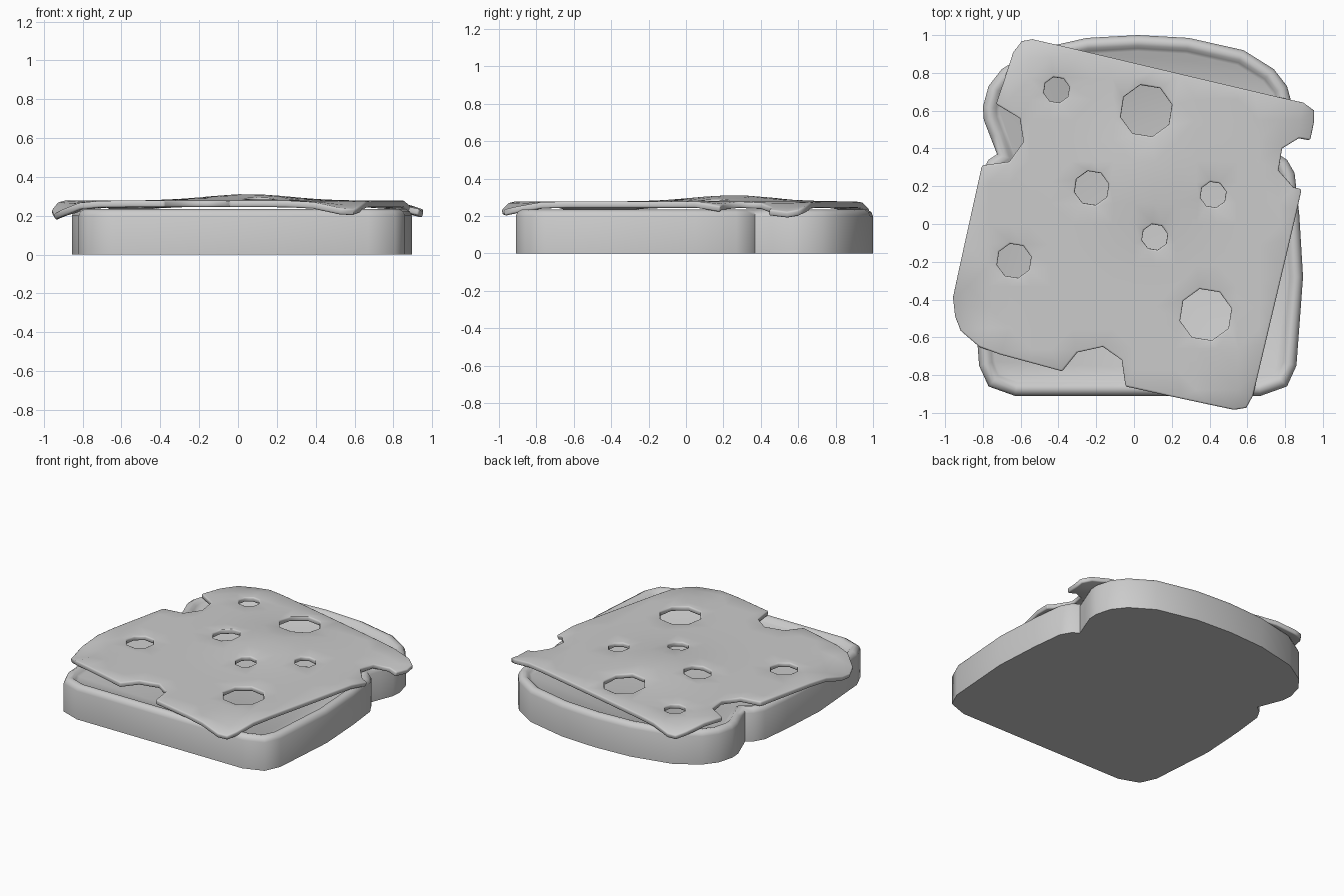
import bpy, bmesh, math
from mathutils import Vector
from mathutils.geometry import delaunay_2d_cdt, intersect_point_line

if "Cube" in bpy.data.objects:
    bpy.data.objects.remove(bpy.data.objects["Cube"])

grey = bpy.data.materials.new("plain_grey")
grey.use_nodes = True
grey.diffuse_color = (0.6, 0.6, 0.6, 1)
grey.node_tree.nodes["Principled BSDF"].inputs["Base Color"].default_value = (0.6, 0.6, 0.6, 1)


def finish(name, bm, angle, modifiers=()):
    """Turn a bmesh into a shaded object, applying the given modifiers."""
    bmesh.ops.recalc_face_normals(bm, faces=bm.faces)
    mesh = bpy.data.meshes.new(name)
    bm.to_mesh(mesh)
    bm.free()
    mesh.materials.append(grey)
    obj = bpy.data.objects.new(name, mesh)
    bpy.context.collection.objects.link(obj)
    bpy.ops.object.select_all(action='DESELECT')
    obj.select_set(True)
    bpy.context.view_layer.objects.active = obj
    for kind, settings in modifiers:
        mod = obj.modifiers.new(kind.title(), kind)
        for key, value in settings.items():
            setattr(mod, key, value)
        bpy.ops.object.modifier_apply(modifier=mod.name)
    bpy.ops.object.shade_smooth_by_angle(angle=math.radians(angle))
    return obj


def inset(points, amount):
    """Mitred inward offset of a clockwise outline."""
    result = []
    for i, p in enumerate(points):
        a = (p - points[i - 1]).normalized()
        b = (points[(i + 1) % len(points)] - p).normalized()
        na, nb = Vector((a.y, -a.x)), Vector((b.y, -b.x))
        result.append(p + (na + nb) * amount / (1 + na.dot(nb)))
    return result


# Bread slice: mirrored outline, raised rounded crust, sunken crumb
half = [(0.27, 0.985), (0.56, 0.92), (0.72, 0.82), (0.79, 0.73), (0.82, 0.62),
        (0.815, 0.55), (0.78, 0.46), (0.745, 0.37), (0.79, 0.34), (0.83, 0.27),
        (0.855, 0.05), (0.875, -0.28), (0.84, -0.75), (0.79, -0.86), (0.65, -0.91)]
outline = [Vector((0, 1))] + [Vector(p) for p in half]
outline += [Vector((-x, y)) for x, y in reversed(half)]
outline = [p + Vector((0.02, 0)) for p in outline]

bm = bmesh.new()
rings = []
for amount, z in [(0, 0), (0, 0.2), (0.01, 0.222), (0.032, 0.235),
                  (0.055, 0.23), (0.07, 0.215), (0.085, 0.205)]:
    rings.append([bm.verts.new((p.x, p.y, z)) for p in inset(outline, amount)])
for low, high in zip(rings, rings[1:]):
    for i in range(len(low)):
        bm.faces.new((low[i - 1], low[i], high[i], high[i - 1]))
bm.faces.new(rings[0])
bm.faces.new(rings[-1])
finish("bread_slice", bm, 50)

# Cheese slice: ragged outline with round holes, draped over the bread
edge = [(-0.54, 0.98), (-0.595, 0.97), (-0.64, 0.91), (-0.685, 0.77), (-0.73, 0.635),
        (-0.605, 0.56), (-0.585, 0.435), (-0.66, 0.33), (-0.805, 0.31), (-0.96, -0.39),
        (-0.95, -0.49), (-0.92, -0.565), (-0.82, -0.65), (-0.71, -0.69), (-0.38, -0.78),
        (-0.3, -0.68), (-0.165, -0.65), (-0.065, -0.72), (-0.045, -0.86), (0.53, -0.985),
        (0.595, -0.975), (0.63, -0.91), (0.89, 0.185), (0.845, 0.195), (0.765, 0.285),
        (0.785, 0.4), (0.875, 0.455), (0.935, 0.445), (0.955, 0.54), (0.955, 0.6), (0.9, 0.64)]
holes = [(-0.41, 0.71, 0.07), (0.065, 0.6, 0.14), (-0.225, 0.19, 0.093), (0.42, 0.155, 0.07),
         (0.11, -0.07, 0.07), (-0.635, -0.195, 0.093), (0.38, -0.48, 0.14)]
# Soft rises and drooping corners: x, y, radius, height
waves = [(0.05, 0.25, 0.3, 0.034), (-1, -0.5, 0.17, -0.075), (0.58, -1, 0.15, -0.045),
         (1, 0.52, 0.17, -0.06), (-0.6, 1.02, 0.14, -0.05), (0.92, 0.2, 0.08, -0.03)]


def drape(x, y):
    return 0.278 + sum(h * math.exp(-((x - a) ** 2 + (y - b) ** 2) / (r * r))
                       for a, b, r, h in waves)


def subdivided(points, step):
    """Add points along the long sides of a closed outline."""
    result = []
    for i, p in enumerate(points):
        q = points[(i + 1) % len(points)]
        n = max(1, round((q - p).length / step))
        result += [p.lerp(q, k / n) for k in range(n)]
    return result


rim = subdivided([Vector(p) for p in edge], 0.14)
points = list(rim)
constraints = []
for x, y, r in holes:
    start, n = len(points), 8
    for k in range(n):
        t = math.tau * (k + 0.3) / n
        points.append(Vector((x + r * math.cos(t), y + r * math.sin(t))))
        constraints.append((start + k, start + (k + 1) % n))


def clear_of_edges(p):
    for i, q in enumerate(rim):
        foot, t = intersect_point_line(p, rim[i - 1], q)
        if 0 <= t <= 1 and (foot.xy - p).length < 0.05:
            return False
    return all((p - Vector((x, y))).length > r + 0.04 for x, y, r in holes)


for i in range(-9, 10):
    for j in range(-9, 10):
        p = Vector((i, j)) * 0.11
        if clear_of_edges(p):
            points.append(p)

verts, _, faces, *_ = delaunay_2d_cdt(points, constraints, [list(range(len(rim)))], 1, 1e-5)
bm = bmesh.new()
made = [bm.verts.new((p.x, p.y, drape(p.x, p.y))) for p in verts]
for f in faces:
    c = sum((verts[i] for i in f), Vector((0, 0))) / len(f)
    if all((c - Vector((x, y))).length > r * 0.9 for x, y, r in holes):
        bm.faces.new([made[i] for i in f])
bmesh.ops.delete(bm, geom=[v for v in bm.verts if not v.link_faces], context='VERTS')
for f in bm.faces:
    f.normal_update()
bmesh.ops.reverse_faces(bm, faces=[f for f in bm.faces if f.normal.z < 0])
finish("cheese_slice", bm, 50, [
    ('SOLIDIFY', dict(thickness=0.034, offset=-1)),
    ('BEVEL', dict(width=0.009, segments=2, limit_method='ANGLE', angle_limit=math.radians(60)))])
